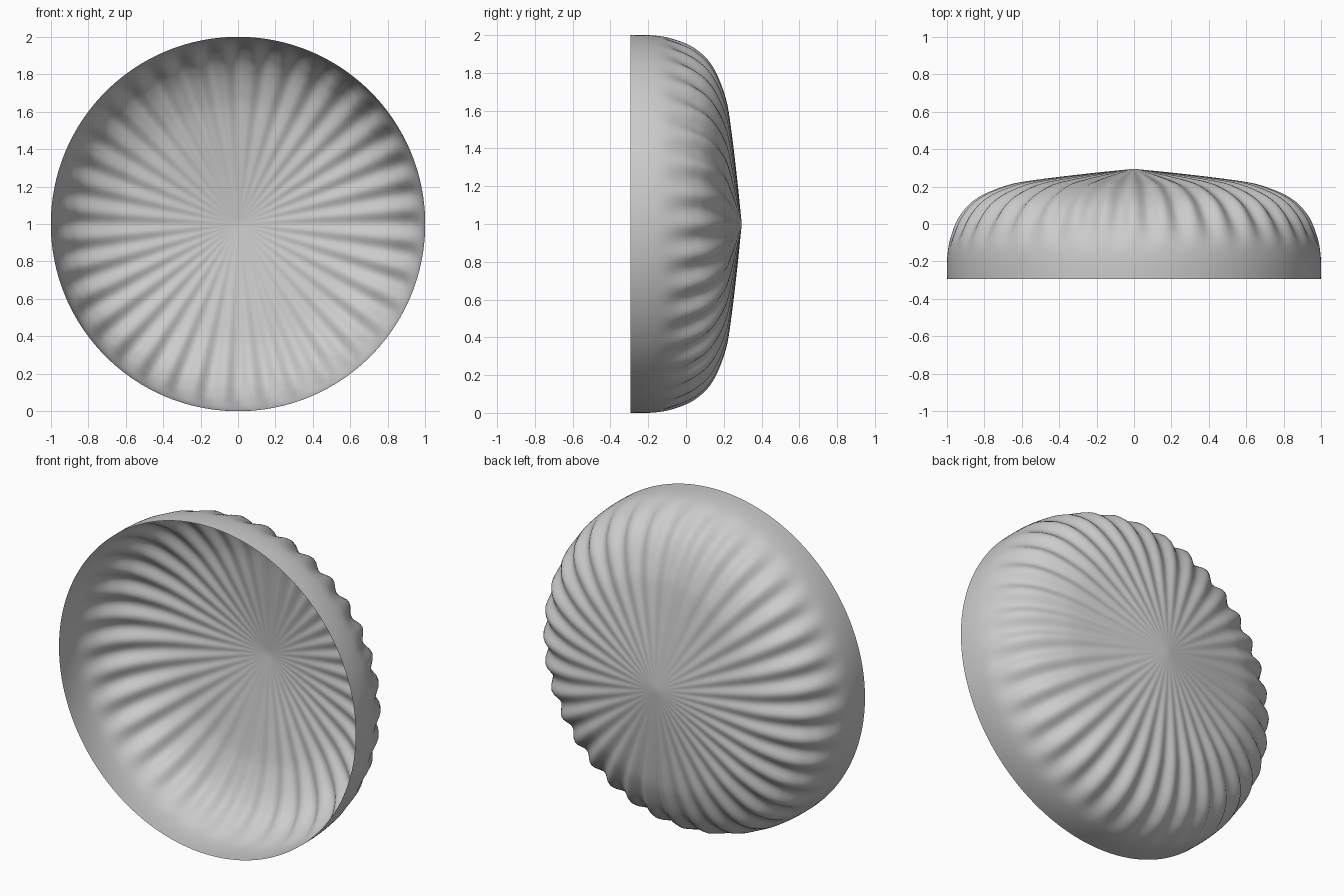
import bpy, bmesh, math

cube = bpy.data.objects.get("Cube")
if cube:
    bpy.data.objects.remove(cube, do_unlink=True)

RIBS, SEGMENTS, DEPTH = 36, 288, 0.03

# Dome profile: (radius, y) from the open rim to the pointed crown
PROFILE = [(1, -0.295), (1, -0.2), (0.988, -0.1), (0.955, 0), (0.92, 0.06),
           (0.87, 0.115), (0.8, 0.16), (0.7, 0.2), (0.6, 0.225), (0.4, 0.252),
           (0.2, 0.275), (0, 0.295)]


def smooth_profile(points, steps=5):
    """Catmull-Rom samples through the profile points."""
    out = []
    for i in range(len(points) - 1):
        a, b, c, d = (points[max(0, min(j, len(points) - 1))] for j in range(i - 1, i + 3))
        for s in range(steps):
            t = s / steps
            out.append(tuple(
                b[k] + 0.5 * t * (c[k] - a[k] + t * (2 * a[k] - 5 * b[k] + 4 * c[k] - d[k]
                + t * (3 * (b[k] - c[k]) + d[k] - a[k]))) for k in (0, 1)))
    return out


def groove(r, y):
    """Flute depth: strongest on the shoulder, fading to rim and crown."""
    rise = max(0, min(1, (y + 0.16) / 0.24))
    return DEPTH * rise * rise * (3 - 2 * rise) * min(1, r / 0.85) ** 2


# Fluted shell
bm = bmesh.new()
rings = []
for r, y in smooth_profile(PROFILE):
    ring = []
    for i in range(SEGMENTS):
        a = math.tau * i / SEGMENTS
        cut = groove(r, y) * (0.5 - 0.5 * math.cos(RIBS * a))
        # push the flutes inward, towards the middle of the dome
        n = math.hypot(r, 2 * (y + 0.3))
        rr, yy = r - cut * r / n, y - cut * 2 * (y + 0.3) / n
        ring.append(bm.verts.new((rr * math.cos(a), yy, 1 + rr * math.sin(a))))
    rings.append(ring)
apex = bm.verts.new((0, PROFILE[-1][1], 1))
for i in range(SEGMENTS):
    j = (i + 1) % SEGMENTS
    for low, high in zip(rings, rings[1:]):
        bm.faces.new((low[i], high[i], high[j], low[j]))
    bm.faces.new((rings[-1][i], apex, rings[-1][j]))
bmesh.ops.recalc_face_normals(bm, faces=bm.faces)
if sum(f.normal.y for f in bm.faces) < 0:
    bmesh.ops.reverse_faces(bm, faces=bm.faces)
for f in bm.faces:
    f.smooth = True
mesh = bpy.data.meshes.new("fluted_shell")
bm.to_mesh(mesh)
bm.free()
shell = bpy.data.objects.new("fluted_shell", mesh)
bpy.context.collection.objects.link(shell)

# Plain grey
grey = bpy.data.materials.new("light_grey")
grey.use_nodes = True
colour = (0.6, 0.6, 0.6, 1)
grey.diffuse_color = colour
grey.node_tree.nodes["Principled BSDF"].inputs["Base Color"].default_value = colour
mesh.materials.append(grey)
